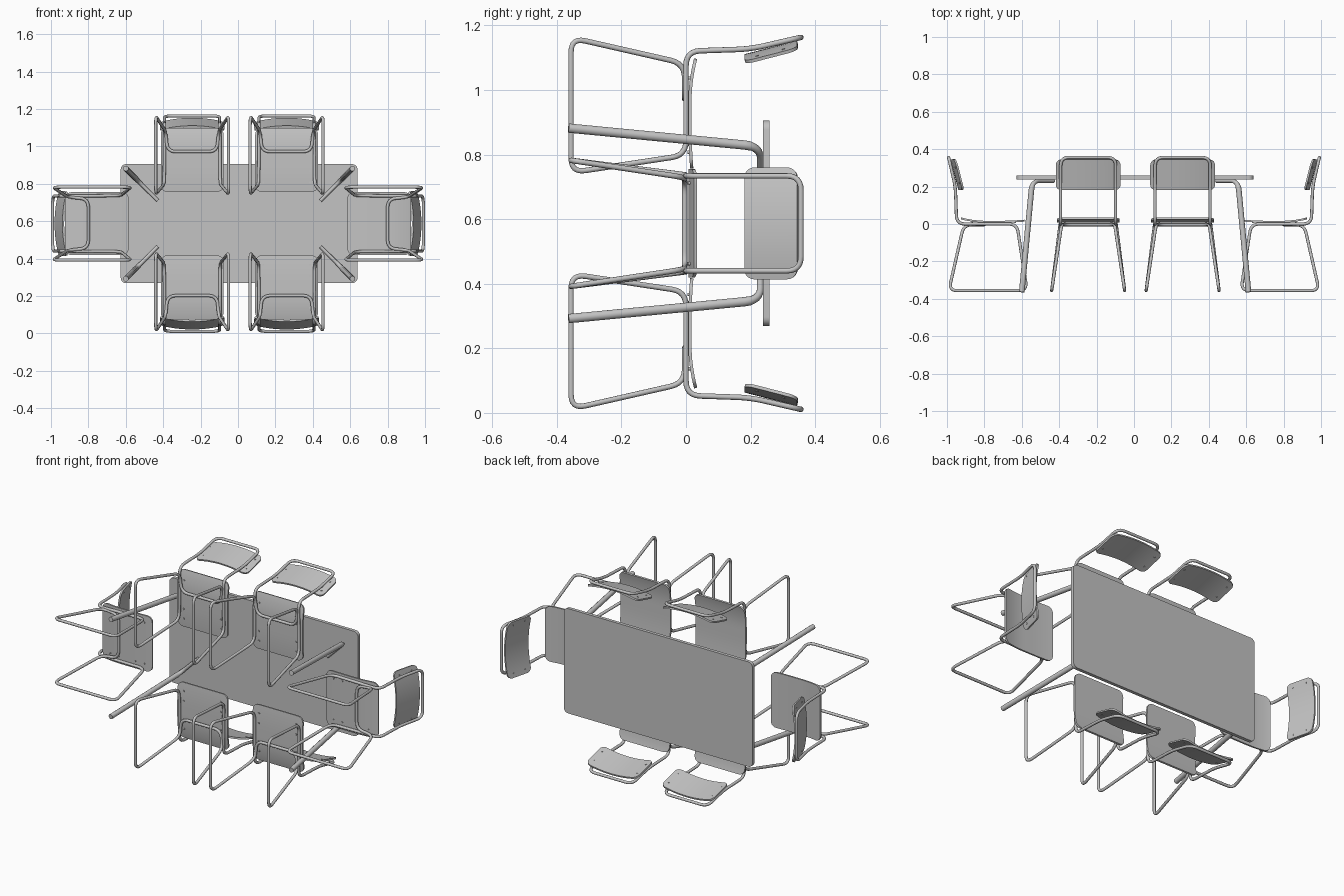
import bpy, bmesh, math
from mathutils import Vector, Matrix

cube = bpy.data.objects.get("Cube")
if cube:
    bpy.data.objects.remove(cube, do_unlink=True)

grey = bpy.data.materials.new("plain grey")
grey.use_nodes = True
colour = (0.55, 0.55, 0.55, 1)
grey.diffuse_color = colour
grey.node_tree.nodes["Principled BSDF"].inputs["Base Color"].default_value = colour

CENTRE = Matrix.Translation((0, 0, 0.587))


def add_object(name, data, matrix=CENTRE):
    obj = bpy.data.objects.new(name, data)
    bpy.context.scene.collection.objects.link(obj)
    obj.matrix_world = matrix
    if not data.materials:
        data.materials.append(grey)
    return obj


def bake(obj, angle=40):
    """Turn a curve or modified object into a smooth shaded mesh."""
    bpy.ops.object.select_all(action="DESELECT")
    obj.select_set(True)
    bpy.context.view_layer.objects.active = obj
    bpy.ops.object.convert(target="MESH")
    bpy.ops.object.shade_smooth_by_angle(angle=math.radians(angle))
    return obj.data


def fillet(points, radius, cyclic, steps=6):
    """Round the corners of a polyline."""
    pts = [Vector(p) for p in points]
    n, path = len(pts), []
    for i, p in enumerate(pts):
        if not cyclic and i in (0, n - 1):
            path.append(p)
            continue
        a, b = pts[i - 1] - p, pts[(i + 1) % n] - p
        start = p + a.normalized() * min(radius, a.length * 0.45)
        end = p + b.normalized() * min(radius, b.length * 0.45)
        for k in range(steps + 1):
            s = k / steps
            path.append(start * (1 - s) ** 2 + p * 2 * s * (1 - s) + end * s * s)
    return path


def tube(name, points, thickness, radius, cyclic=False, end_scale=1, matrix=CENTRE):
    curve = bpy.data.curves.new(name, "CURVE")
    curve.dimensions = "3D"
    curve.bevel_depth = thickness
    curve.bevel_resolution = 3
    curve.use_fill_caps = True
    path = fillet(points, radius, cyclic)
    spline = curve.splines.new("POLY")
    spline.points.add(len(path) - 1)
    spline.use_cyclic_u = cyclic
    for i, (sp, p) in enumerate(zip(spline.points, path)):
        sp.co = (*p, 1)
        sp.radius = 1 if i < 3 else 1 + (end_scale - 1) * i / (len(path) - 1)
    obj = add_object(name, curve, matrix)
    bake(obj)
    return obj


def shell(name, half, length, corner, shape, thickness, matrix):
    """Bent panel with rounded corners; shape maps (across, along) to a point."""
    arc = [corner * (1 - math.cos(math.pi / 2 * k / 5)) for k in range(6)]
    mid = [corner + (length - 2 * corner) * k / 10 for k in range(1, 10)]
    rows = arc + mid + [length - e for e in reversed(arc)]
    cols = 16
    bm = bmesh.new()
    grid = []
    for e in rows:
        d = max(0, corner - min(e, length - e))
        width = half - corner + math.sqrt(max(0, corner ** 2 - d ** 2))
        grid.append([bm.verts.new(shape(width * (2 * j / cols - 1), e)) for j in range(cols + 1)])
    for r0, r1 in zip(grid, grid[1:]):
        for j in range(cols):
            bm.faces.new((r0[j], r0[j + 1], r1[j + 1], r1[j]))
    mesh = bpy.data.meshes.new(name)
    bm.to_mesh(mesh)
    bm.free()
    obj = add_object(name, mesh, matrix)
    mod = obj.modifiers.new("thickness", "SOLIDIFY")
    mod.thickness = thickness
    mod.offset = 0
    bake(obj)
    return obj


# Table top: thin board with rounded corners
TABLE_X = 0.006
bm = bmesh.new()
bmesh.ops.create_cube(bm, size=1)
bmesh.ops.scale(bm, vec=(1.266, 0.02, 0.636), verts=bm.verts)
short = [e for e in bm.edges if abs(e.verts[0].co.y - e.verts[1].co.y) > 0.01]
bmesh.ops.bevel(bm, geom=short, offset=0.028, segments=6, profile=0.5, affect="EDGES")
bmesh.ops.translate(bm, vec=(TABLE_X, 0.248, 0), verts=bm.verts)
top_mesh = bpy.data.meshes.new("table_top")
bm.to_mesh(top_mesh)
bm.free()
bake(add_object("table_top", top_mesh))

# Table legs: splayed tubes bent diagonally inwards under the board
for sx in (-1, 1):
    for sz in (-1, 1):
        pts = [(TABLE_X + sx * x, y, sz * z) for x, y, z in
               ((0.606, -0.364, 0.295), (0.55, 0.23, 0.238), (0.435, 0.23, 0.123))]
        tube("table_leg", pts, 0.015, 0.05, end_scale=0.65)


# Chair parts in chair space: x across, y height, z outwards with the back at zero
def chair_seat(x, e):
    s = e / 0.34
    lift = 0.018 * max(0, 1 - s / 0.4) ** 2 + 0.006 * max(0, (s - 0.6) / 0.4) ** 2
    return (x, 0.012 + lift, -0.075 - e)


def chair_back(x, e):
    return (x, 0.182 + e * 0.97, -0.066 + e * 0.25 - 0.022 * (x / 0.172) ** 2)


half_frame = [(0.147, 0.356, -0.009), (0.147, 0.2, -0.045), (0.147, 0.0, -0.052),
              (0.15, 0.0, -0.374), (0.195, -0.356, -0.428), (0.195, -0.356, -0.010),
              (0.142, -0.004, -0.09), (0.132, -0.004, -0.2)]
frame_loop = half_frame + [(-x, y, z) for x, y, z in reversed(half_frame)]


def fixings():
    """Small round screw heads on the backrest and under the seat."""
    bm = bmesh.new()
    spots = []
    for sx in (-1, 1):
        for e in (0.04, 0.125):
            spots.append((Vector(chair_back(sx * 0.147, e)), Matrix.Rotation(math.radians(14), 4, "X")))
        for e in (0.06, 0.12, 0.23, 0.29):
            p = Vector(chair_seat(sx * 0.125, e)) - Vector((0, 0.003, 0))
            spots.append((p, Matrix.Rotation(math.pi / 2, 4, "X")))
    for p, turn in spots:
        bmesh.ops.create_cone(bm, cap_ends=True, segments=12, radius1=0.005, radius2=0.005,
                              depth=0.014, matrix=Matrix.Translation(p) @ turn)
    mesh = bpy.data.meshes.new("chair_screws")
    bm.to_mesh(mesh)
    bm.free()
    return mesh


# Six chairs: two on each long side and one at each end
places = [(0, -0.245, 0.585), (0, 0.26, 0.585), (180, 0.245, 0.585),
          (180, -0.26, 0.585), (90, 0, 1.0), (-90, 0, 1.0)]
parts = None
for angle, across, out in places:
    place = CENTRE @ Matrix.Rotation(math.radians(angle), 4, "Y") @ Matrix.Translation((across, 0, out))
    if parts is None:
        made = [tube("chair_frame", frame_loop, 0.0085, 0.045, cyclic=True, matrix=place),
                shell("chair_seat", 0.168, 0.34, 0.035, chair_seat, 0.01, place),
                shell("chair_backrest", 0.172, 0.168, 0.03, chair_back, 0.01, place),
                add_object("chair_screws", fixings(), place)]
        parts = [(o.name, o.data) for o in made]
    else:
        for name, data in parts:
            add_object(name, data, place)
